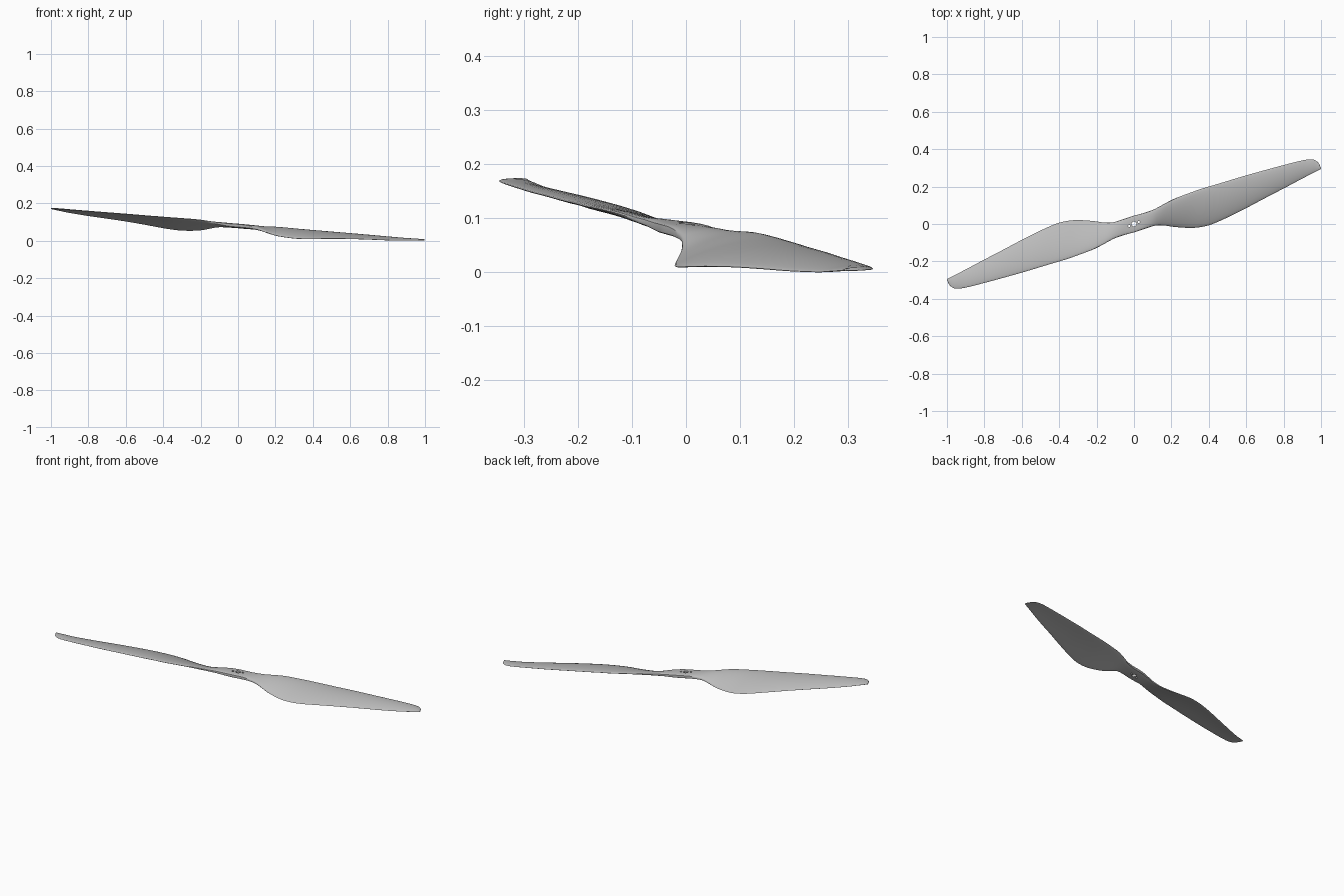
import bpy, bmesh, math
from mathutils import Vector

cube = bpy.data.objects.get("Cube")
if cube:
    bpy.data.objects.remove(cube, do_unlink=True)

grey = bpy.data.materials.new("propeller grey")
grey.use_nodes = True
COLOUR = (0.5, 0.5, 0.5, 1)
grey.diffuse_color = COLOUR
grey.node_tree.nodes["Principled BSDF"].inputs["Base Color"].default_value = COLOUR

# Stations from hub to tip: x, leading y, leading z, trailing y, trailing z, half thickness
STATIONS = [
    (0, .045, .083, -.045, .083, .012),
    (.05, .058, .083, -.028, .082, .012),
    (.1, .075, .086, -.012, .076, .011),
    (.13, .09, .088, -.007, .068, .01),
    (.17, .112, .092, -.009, .055, .009),
    (.22, .137, .095, -.016, .044, .009),
    (.3, .167, .095, -.021, .038, .008),
    (.36, .188, .094, -.016, .04, .008),
    (.42, .206, .094, 0, .045, .007),
    (.5, .23, .093, .035, .053, .007),
    (.6, .26, .093, .085, .061, .006),
    (.7, .288, .092, .138, .067, .006),
    (.8, .315, .092, .19, .072, .005),
    (.9, .34, .092, .243, .079, .004),
    (.95, .346, .092, .269, .085, .004),
    (.975, .337, .092, .281, .088, .003),
    (.99, .321, .092, .289, .09, .003),
    (1, .298, .092, .294, .092, .002),
]
RING = 28
TILT = Vector((-.073, -.035))


def refine(rows, steps=3):
    """Smooth in-between stations with a Catmull-Rom curve."""
    out = []
    for i in range(len(rows) - 1):
        p0, p1 = rows[max(i - 1, 0)], rows[i]
        p2, p3 = rows[i + 1], rows[min(i + 2, len(rows) - 1)]
        for s in range(steps):
            t = s / steps
            out.append([b + .5 * t * (c - a + t * (2*a - 5*b + 4*c - d + t * (3*(b - c) + d - a)))
                        for a, b, c, d in zip(p0, p1, p2, p3)])
    return out + [rows[-1]]


def section(x, lead_y, lead_z, trail_y, trail_z, half):
    """Cambered closed cross-section, boxy at the hub and thin on the blade."""
    blade = min(1, max(0, (x - .03) / .2))
    power = .35 + .5 * blade
    points = []
    for i in range(RING):
        a = math.tau * i / RING
        c, s = math.cos(a), math.sin(a)
        if i % (RING // 2) == 0:
            s = 0
        f = (1 + c) / 2
        bow = .045 * blade * (lead_y - trail_y) * (1 - c * c)
        z = trail_z + f * (lead_z - trail_z) + bow
        z += math.copysign(half * abs(s) ** power, s)
        points.append(Vector((x, trail_y + f * (lead_y - trail_y), z)))
    return points


# Both blades: the second is the first turned half a turn about the hub
right_half = [section(*row) for row in refine(STATIONS)]
left_half = [[Vector((-r[(RING // 2 - i) % RING].x, -r[(RING // 2 - i) % RING].y,
                      r[(RING // 2 - i) % RING].z)) for i in range(RING)]
             for r in right_half[:0:-1]]

bm = bmesh.new()
rings = []
for ring in left_half + right_half:
    rings.append([bm.verts.new((p.x, p.y, p.z + TILT.dot(p.xy))) for p in ring])
for a, b in zip(rings, rings[1:]):
    for i in range(RING):
        j = (i + 1) % RING
        bm.faces.new((a[i], a[j], b[j], b[i]))
bm.faces.new(rings[0])
bm.faces.new(rings[-1])
bmesh.ops.recalc_face_normals(bm, faces=bm.faces)
lowest = min(v.co.z for v in bm.verts)
bmesh.ops.translate(bm, verts=bm.verts, vec=(0, 0, -lowest))
mesh = bpy.data.meshes.new("propeller")
bm.to_mesh(mesh)
bm.free()
mesh.materials.append(grey)
propeller = bpy.data.objects.new("propeller", mesh)
bpy.context.collection.objects.link(propeller)

# Shaft hole and bolt holes through the hub
holes = [(0, 0, .013)]
for turn in (.4, .4 + math.pi):
    holes.append((.028 * math.cos(turn), .028 * math.sin(turn), .006))
for x, y, radius in holes:
    bpy.ops.mesh.primitive_cylinder_add(vertices=20, radius=radius, depth=.2, location=(x, y, .083))
    cutter = bpy.context.object
    cutter.name = "hole_cutter"
    cutter.hide_render = True
    cutter.data.materials.append(grey)
    cut = propeller.modifiers.new("hole", "BOOLEAN")
    cut.operation = "DIFFERENCE"
    cut.solver = "EXACT"
    cut.object = cutter
    bpy.context.view_layer.objects.active = propeller
    bpy.ops.object.modifier_apply(modifier=cut.name)
    bpy.data.objects.remove(cutter, do_unlink=True)

bpy.ops.object.select_all(action="DESELECT")
propeller.select_set(True)
bpy.context.view_layer.objects.active = propeller
bpy.ops.object.shade_smooth_by_angle(angle=math.radians(40))
